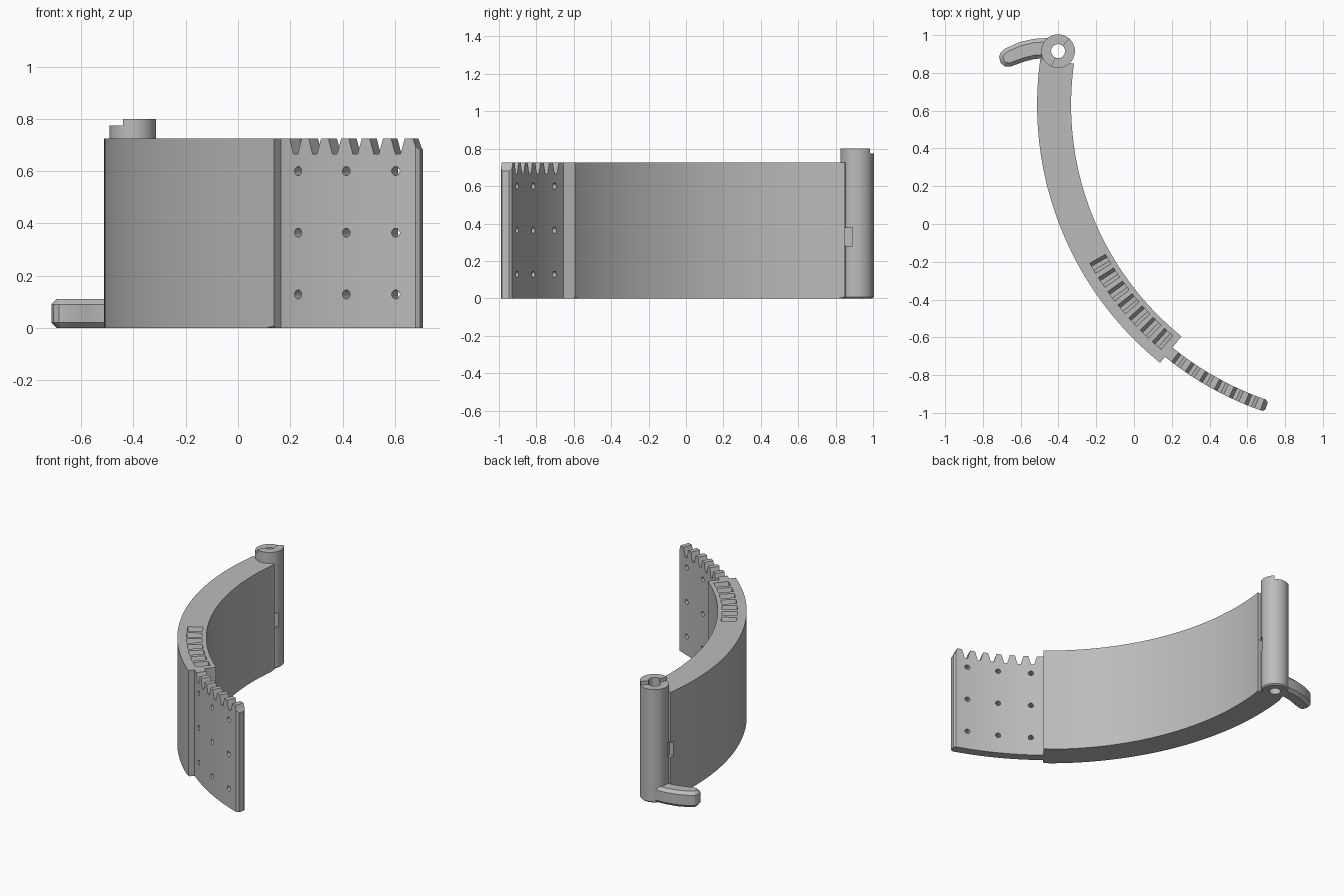
import bpy, bmesh, math
from mathutils import Vector, Matrix

cube = bpy.data.objects.get("Cube")
if cube:
    bpy.data.objects.remove(cube, do_unlink=True)

HEIGHT = 0.725
ARC_CENTRE = (1.243, 0.63)
PIN_CENTRE = (-0.402, 0.915)
PITCH = 3.0

grey = bpy.data.materials.new("plain grey")
grey.use_nodes = True
colour = (0.5, 0.5, 0.5, 1)
grey.diffuse_color = colour
grey.node_tree.nodes["Principled BSDF"].inputs["Base Color"].default_value = colour


def make_object(name, bm):
    bmesh.ops.recalc_face_normals(bm, faces=bm.faces)
    mesh = bpy.data.meshes.new(name)
    bm.to_mesh(mesh)
    bm.free()
    obj = bpy.data.objects.new(name, mesh)
    bpy.context.collection.objects.link(obj)
    mesh.materials.append(grey)
    return obj


def arc_solid(name, centre, r_in, r_out, sections, closed=False, chamfer=0):
    """Sweep a box section round a centre; sections are (degrees, z low, z high, inset)."""
    bm = bmesh.new()
    rings = []
    for deg, low, high, inset in sections:
        c, s = math.cos(math.radians(deg)), math.sin(math.radians(deg))
        a, b = r_in + inset, r_out - inset
        corners = [(a, low), (b, low), (b, high), (a, high)]
        rings.append([bm.verts.new((centre[0] + r * c, centre[1] + r * s, z))
                      for r, z in corners])
    pairs = list(zip(rings, rings[1:]))
    if closed:
        pairs.append((rings[-1], rings[0]))
    else:
        bm.faces.new(rings[0])
        bm.faces.new(rings[-1])
    for p, q in pairs:
        for i in range(4):
            j = (i + 1) % 4
            bm.faces.new((p[i], p[j], q[j], q[i]))
    if chamfer:
        outer = [bm.edges.get((p[1], q[1])) for p, q in pairs]
        inner = [] if closed else [bm.edges.get((p[0], q[0])) for p, q in pairs]
        bmesh.ops.bevel(bm, geom=outer + inner, offset=chamfer, segments=1,
                        affect='EDGES')
    return make_object(name, bm)


def steps(start, end, count, low, high):
    return [(start + (end - start) * i / count, low, high, 0) for i in range(count + 1)]


def box(name, low, high):
    bm = bmesh.new()
    size = Vector(high) - Vector(low)
    mid = (Vector(high) + Vector(low)) / 2
    bmesh.ops.create_cube(bm, size=1, matrix=Matrix.Translation(mid) @ Matrix.Diagonal(size.to_4d()))
    return make_object(name, bm)


def activate(obj):
    bpy.ops.object.select_all(action='DESELECT')
    obj.select_set(True)
    bpy.context.view_layer.objects.active = obj


def cut(obj, cutters):
    for cutter in cutters:
        mod = obj.modifiers.new("cut", 'BOOLEAN')
        mod.operation = 'DIFFERENCE'
        mod.solver = 'EXACT'
        mod.object = cutter
        activate(obj)
        bpy.ops.object.modifier_apply(modifier=mod.name)


# Curved band with a row of tapered pockets in its top
band = arc_solid("curved_band", ARC_CENTRE, 1.576, 1.756,
                 steps(172, 231, 48, 0, HEIGHT), chamfer=0.008)
pockets = []
for k in range(7):
    mid = 210.6 + PITCH * k
    profile = [(-1.05, HEIGHT), (-0.4, 0.665), (0.4, 0.665), (1.05, HEIGHT)]
    pockets.append(arc_solid("pocket_cutter", ARC_CENTRE, 1.603, 1.698,
                             [(mid + d, z, 0.8, 0) for d, z in profile]))

# Hinge barrel with a stepped collar
barrel = arc_solid("hinge_barrel", PIN_CENTRE, 0.037, 0.089,
                   steps(0, 352.5, 47, 0, 0.775), closed=True, chamfer=0.008)
collar = arc_solid("hinge_collar_step", PIN_CENTRE, 0.037, 0.089,
                   steps(-115, 50, 22, 0.77, 0.8))

# Shallow latch recesses on both sides beside the barrel
recesses = [box("recess_cutter", (x, 0.85, 0.28), (x + 0.1, 0.89, 0.38))
            for x in (-0.57, -0.35)]
cut(band, pockets + recesses)
cut(barrel, recesses)

# Toothed rack: tooth outline along the top, chamfered free end
sections = [(230.5, 0, HEIGHT, 0)]
for k in range(7):
    mid = 231.9 + PITCH * k
    for d, z in ((-1.15, 0.665), (-0.55, HEIGHT), (0.55, HEIGHT), (1.15, 0.665)):
        if k or d > -1:
            sections.append((mid + d, 0, z, 0))
sections[-1:] = [(250.8, 0, 0.695, 0), (251.25, 0, 0.68, 0.012)]
rack = arc_solid("toothed_rack", ARC_CENTRE, 1.652, 1.715, sections)

# Grid of round holes through the rack
drills = []
for deg in (233.8, 241.1, 248.1):
    a = math.radians(deg)
    out = Vector((math.cos(a), math.sin(a), 0))
    for z in (0.128, 0.364, 0.6):
        bm = bmesh.new()
        place = Vector((*ARC_CENTRE, z)) + out * 1.683
        bmesh.ops.create_cone(bm, cap_ends=True, segments=20, radius1=0.017,
                              radius2=0.017, depth=0.2,
                              matrix=Matrix.Translation(place) @ out.to_track_quat('Z', 'Y').to_matrix().to_4x4())
        drills.append(make_object("drill_cutter", bm))
cut(rack, drills)
for cutter in pockets + recesses + drills:
    bpy.data.objects.remove(cutter, do_unlink=True)

# Curved thumb lever at the foot of the barrel
outline = [(-0.455, 0.985), (-0.53, 0.98), (-0.605, 0.963), (-0.68, 0.93), (-0.705, 0.91),
           (-0.714, 0.885), (-0.706, 0.853), (-0.685, 0.835), (-0.655, 0.833),
           (-0.58, 0.86), (-0.53, 0.873), (-0.455, 0.88)]
bm = bmesh.new()
base = bm.faces.new([bm.verts.new((x, y, 0)) for x, y in outline])
top = bmesh.ops.extrude_face_region(bm, geom=[base])
bmesh.ops.translate(bm, vec=(0, 0, 0.11),
                    verts=[v for v in top["geom"] if isinstance(v, bmesh.types.BMVert)])
rims = [e for e in bm.edges if abs(e.verts[0].co.z - e.verts[1].co.z) < 0.001
        and min(v.co.x for v in e.verts) < -0.46]
bmesh.ops.bevel(bm, geom=rims, offset=0.02, segments=1, affect='EDGES')
lever = make_object("thumb_lever", bm)

for obj in (band, barrel, collar, rack, lever):
    activate(obj)
    bpy.ops.object.shade_smooth_by_angle(angle=math.radians(25))
